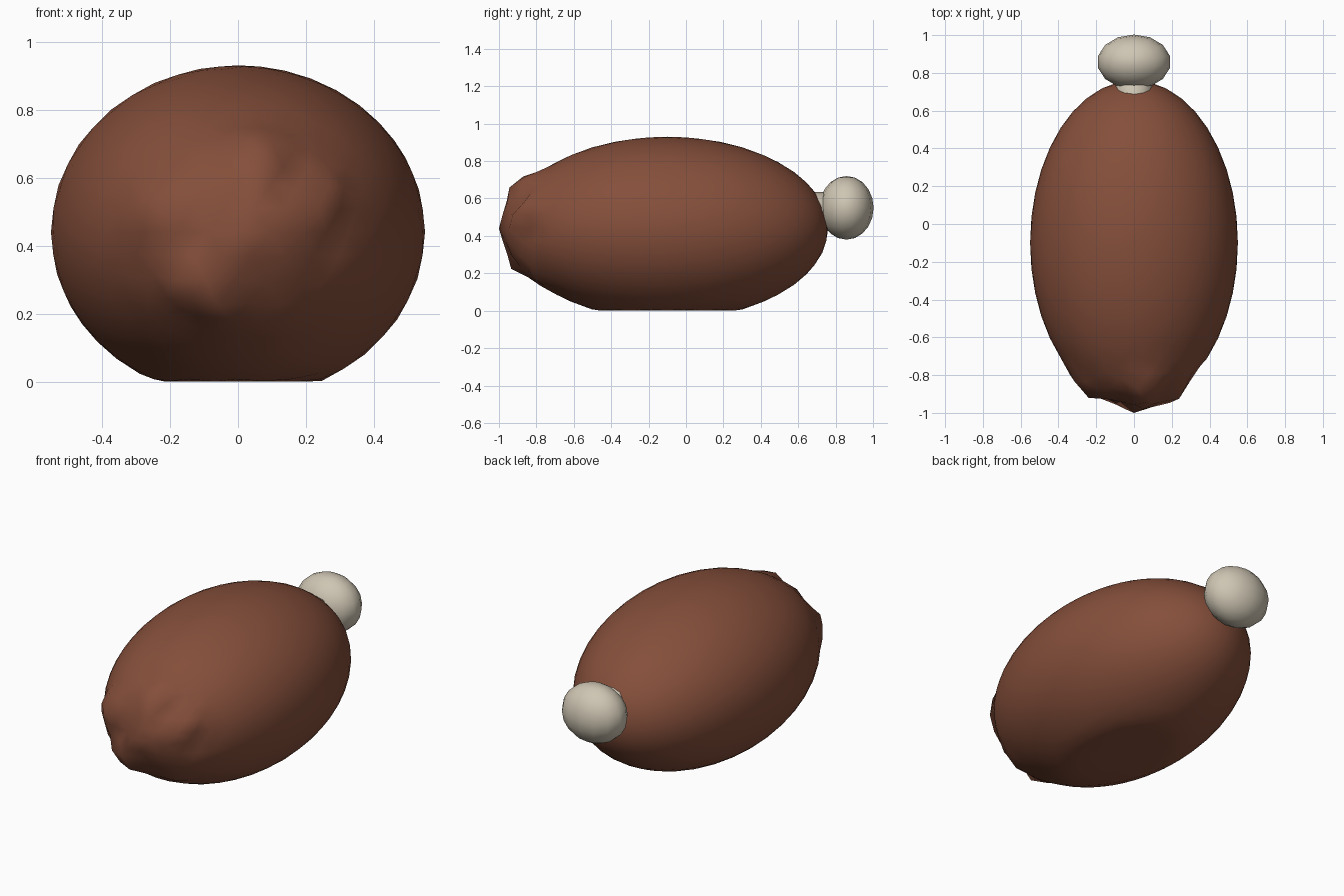
import bpy, bmesh, math
from mathutils import Vector, Matrix, noise

if "Cube" in bpy.data.objects:
    bpy.data.objects.remove(bpy.data.objects["Cube"])


def material(name, rgb):
    m = bpy.data.materials.new(name)
    m.diffuse_color = (*rgb, 1)
    m.use_nodes = True
    m.node_tree.nodes["Principled BSDF"].inputs["Base Color"].default_value = m.diffuse_color
    return m


def finish(bm, name, mat):
    bmesh.ops.recalc_face_normals(bm, faces=bm.faces)
    me = bpy.data.meshes.new(name)
    bm.to_mesh(me)
    bm.free()
    for p in me.polygons:
        p.use_smooth = True
    me.materials.append(mat)
    ob = bpy.data.objects.new(name, me)
    bpy.context.collection.objects.link(ob)
    return ob


roast = material("roasted brown", (0.235, 0.078, 0.043))
ivory = material("bone ivory", (0.62, 0.56, 0.45))

# Roasted meat: egg-like body, flattened below, lumpy at the front end
bm = bmesh.new()
bmesh.ops.create_icosphere(bm, subdivisions=4, radius=1)
for v in bm.verts:
    d = v.co.copy()
    w = min(max((-d.y - 0.76) / 0.12, 0), 1)          # 0 on the body, 1 at the front
    n = noise.noise(d * 4.2 + Vector((3.1, 0, 1.7)))
    swell = 1 + w * (0.09 + 0.12 * n)
    y = -0.1 + 0.86 * d.y + w * (0.005 - 0.06 * n)
    v.co = (0.55 * d.x * swell, max(y, -1.0), max(0, 0.44 + 0.49 * d.z * swell))
front = min(bm.verts, key=lambda v: v.co.y).co.y
for v in bm.verts:                                     # bring the front tip to y = -1
    if v.co.y < -0.8:
        v.co.y = -0.8 + (v.co.y + 0.8) * 0.2 / (-0.8 - front)
finish(bm, "meat", roast)

# Bone shaft reaching into the meat
bm = bmesh.new()
bmesh.ops.create_cone(bm, cap_ends=True, segments=12, radius1=0.095, radius2=0.095, depth=0.35,
                      matrix=Matrix.Translation((0, 0.65, 0.54)) @ Matrix.Rotation(math.pi / 2, 4, 'X'))
finish(bm, "bone_shaft", ivory)

# Rounded bone knob
bm = bmesh.new()
bmesh.ops.create_uvsphere(bm, u_segments=14, v_segments=10, radius=1)
for v in bm.verts:
    v.co = (0.195 * v.co.x, 0.858 + 0.145 * v.co.y, 0.55 + 0.17 * v.co.z)
finish(bm, "bone_knob", ivory)
